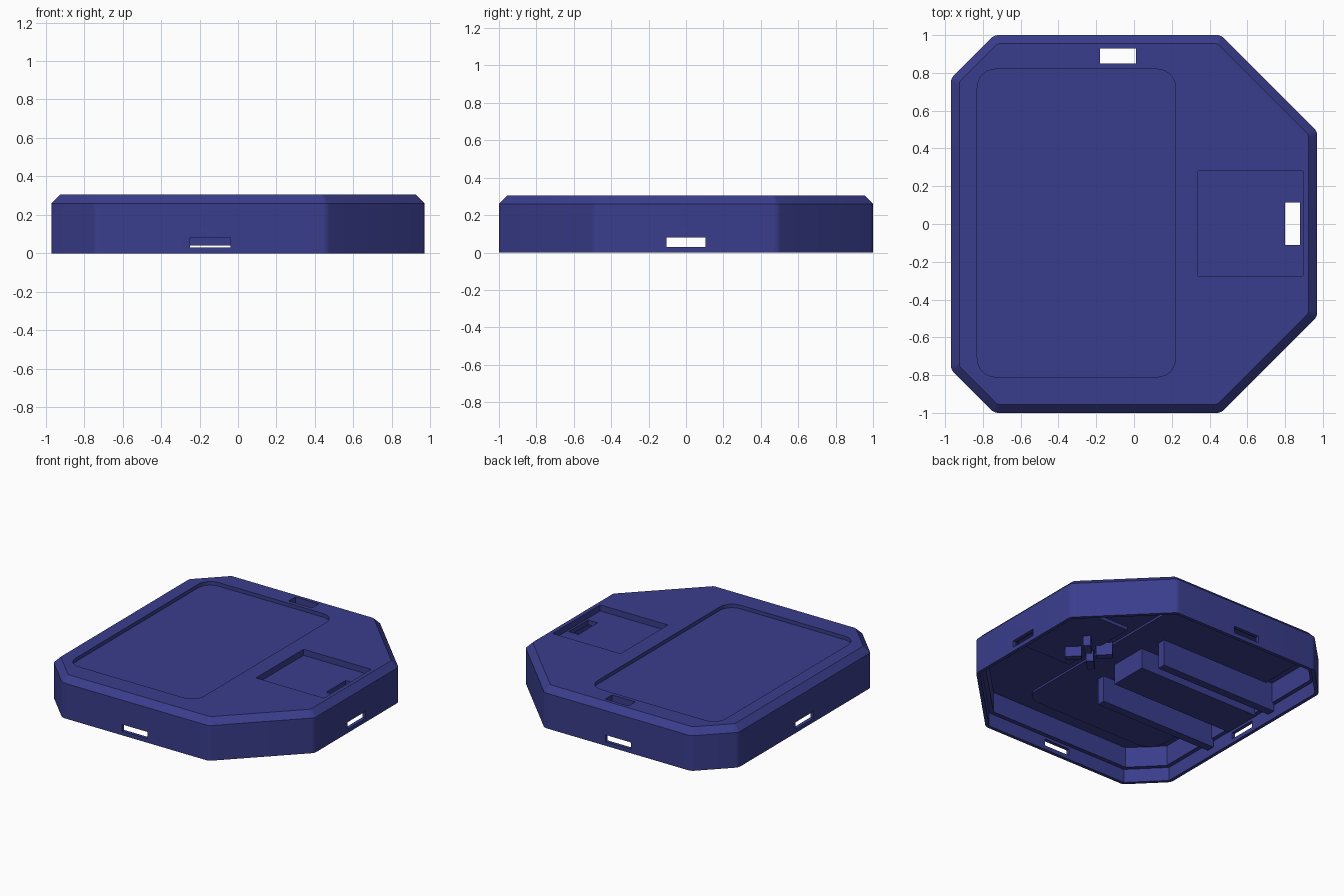
import bpy, bmesh, math
from mathutils import Vector

if "Cube" in bpy.data.objects:
    bpy.data.objects.remove(bpy.data.objects["Cube"])

blue = bpy.data.materials.new("deep_blue")
blue.diffuse_color = (0.042, 0.047, 0.265, 1)
blue.use_nodes = True
blue.node_tree.nodes["Principled BSDF"].inputs["Base Color"].default_value = blue.diffuse_color


def octagon(d):
    """Housing outline inset by d, counter-clockwise."""
    x, y, k = 0.97 - d, 1.0 - d, d * math.sqrt(2)
    r, l = 1.46 - k, 1.74 - k
    half = [(x, r - x), (r - y, y), (y - l, y), (-x, l - x)]
    return half + [(px, -py) for px, py in reversed(half)]


def rect(x0, x1, y0, y1):
    return [(x0, y0), (x1, y0), (x1, y1), (x0, y1)]


def rounded(pts, r, steps=4):
    """Round every corner with a small curve of setback r."""
    out, n = [], len(pts)
    for i in range(n):
        p = Vector(pts[i])
        a = p + (Vector(pts[i - 1]) - p).normalized() * r
        b = p + (Vector(pts[(i + 1) % n]) - p).normalized() * r
        for s in range(steps + 1):
            t = s / steps
            # weight keeps the curve close to a circular arc
            w = 0.75
            u, v, q = (1 - t) ** 2, 2 * w * t * (1 - t), t * t
            out.append(tuple((a * u + p * v + b * q) / (u + v + q)))
    return out


def loft(name, layers):
    """Closed solid through stacked outlines: [(points, z), ...]."""
    bm = bmesh.new()
    rings = [[bm.verts.new((x, y, z)) for x, y in pts] for pts, z in layers]
    n = len(rings[0])
    for lo, hi in zip(rings, rings[1:]):
        for i in range(n):
            j = (i + 1) % n
            bm.faces.new((lo[i], lo[j], hi[j], hi[i]))
    bm.faces.new(rings[0][::-1])
    bm.faces.new(rings[-1])
    bmesh.ops.recalc_face_normals(bm, faces=bm.faces[:])
    me = bpy.data.meshes.new(name)
    bm.to_mesh(me)
    bm.free()
    me.materials.append(blue)
    ob = bpy.data.objects.new(name, me)
    bpy.context.collection.objects.link(ob)
    return ob


def prism(name, pts, z0, z1):
    return loft(name, [(pts, z0), (pts, z1)])


def combine(target, tool, op):
    """Apply a boolean and discard the tool."""
    bpy.context.view_layer.objects.active = target
    mod = target.modifiers.new(op, 'BOOLEAN')
    mod.operation, mod.solver, mod.object = op, 'EXACT', tool
    bpy.ops.object.modifier_apply(modifier=mod.name)
    bpy.data.objects.remove(tool, do_unlink=True)


# Housing with a sloped top edge
housing = loft("housing", [(rounded(octagon(0), 0.02), 0),
                           (rounded(octagon(0), 0.02), 0.26),
                           (rounded(octagon(0.045), 0.01), 0.305)])

# Hollow underside: wide lip for the lid, then the main cavity
combine(housing, prism("lip_cut", octagon(0.025), -0.1, 0.10), 'DIFFERENCE')
combine(housing, prism("cavity_cut", octagon(0.055), 0.05, 0.25), 'DIFFERENCE')

# Thickened undersides of the two top recesses
combine(housing, prism("panel_backing", rounded(rect(-0.86, 0.25, -0.84, 0.85), 0.12), 0.235, 0.29), 'UNION')
combine(housing, prism("pocket_backing", rect(0.315, 0.912, -0.30, 0.305), 0.225, 0.28), 'UNION')

# Top recesses
combine(housing, prism("panel_cut", rounded(rect(-0.83, 0.22, -0.81, 0.82), 0.1, 6), 0.278, 0.4), 'DIFFERENCE')
combine(housing, prism("pocket_cut", rect(0.34, 0.895, -0.275, 0.28), 0.26, 0.4), 'DIFFERENCE')

# Through holes in the top
combine(housing, prism("back_hole", rect(-0.18, 0.01, 0.85, 0.93), 0.15, 0.4), 'DIFFERENCE')
combine(housing, prism("pocket_hole", rect(0.80, 0.88, -0.11, 0.115), 0.15, 0.4), 'DIFFERENCE')

# One slot in each of the four side walls
for s in (-1, 1):
    xs, ys = sorted((s * 0.85, s * 1.1)), sorted((s * 0.85, s * 1.1))
    combine(housing, prism("side_slot", rect(*xs, -0.105, 0.105), 0.03, 0.08), 'DIFFERENCE')
    combine(housing, prism("end_slot", rect(-0.25, -0.04, *ys), 0.03, 0.08), 'DIFFERENCE')

parts = [housing]

# Inner ribs and the block between them
for label, y in (("front", -0.31), ("back", 0.32)):
    parts.append(prism(label + "_rib", rect(-0.93, 0.03, y - 0.03, y + 0.03), 0.04, 0.26))
parts.append(prism("centre_block", rect(-0.93, 0.07, -0.12, 0.165), 0.085, 0.26))

# Small cross of posts beneath the pocket edge
for i in range(4):
    a = math.radians(45 + 90 * i)
    c, s = math.cos(a), math.sin(a)
    arm = [(0.36 + u * c - v * s, -0.04 + u * s + v * c)
           for u, v in rect(0.05, 0.16, -0.025, 0.025)]
    parts.append(prism("mount_post", arm, 0.15, 0.245))

# Smooth rounded corners, sharp edges elsewhere
for ob in parts:
    bpy.ops.object.select_all(action='DESELECT')
    ob.select_set(True)
    bpy.context.view_layer.objects.active = ob
    bpy.ops.object.shade_smooth_by_angle(angle=math.radians(30))
